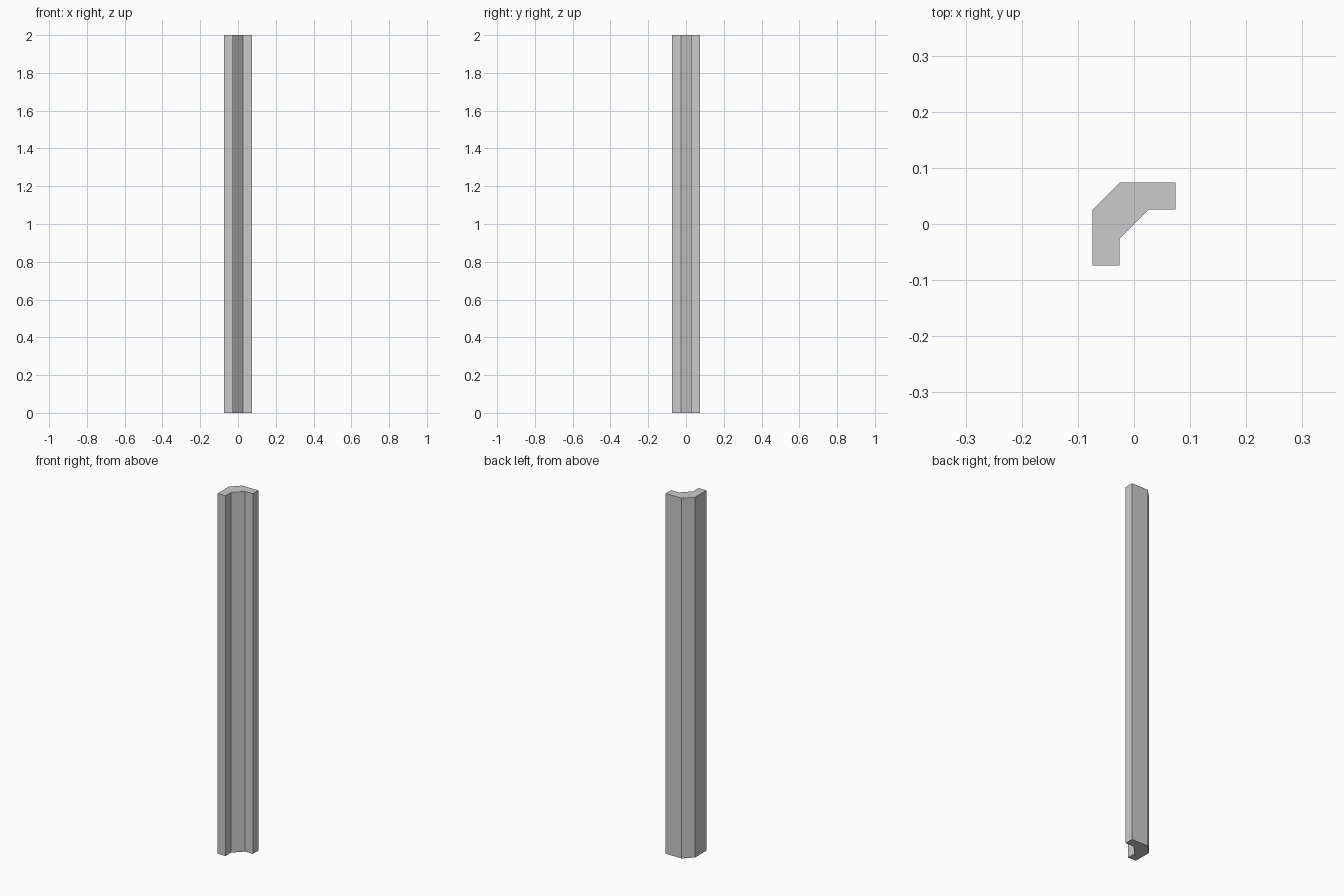
import bpy
import bmesh

if "Cube" in bpy.data.objects:
    bpy.data.objects.remove(bpy.data.objects["Cube"])

HEIGHT = 2.0
A, B = 0.074, 0.0255  # outer and inner offsets of the cross-section

# Chamfered L-shaped cross-section, counter-clockwise from above
half = [(-A, -A), (-B, -A), (-B, -B)]
profile = half + [(-y, -x) for x, y in reversed(half)] + [(-B, A), (-A, B)]

# Corner post: extrude the section upwards
bm = bmesh.new()
base = bm.faces.new([bm.verts.new((x, y, 0)) for x, y in profile])
ext = bmesh.ops.extrude_face_region(bm, geom=[base], use_keep_orig=True)
top = [v for v in ext["geom"] if isinstance(v, bmesh.types.BMVert)]
bmesh.ops.translate(bm, verts=top, vec=(0, 0, HEIGHT))
bmesh.ops.recalc_face_normals(bm, faces=bm.faces)

mesh = bpy.data.meshes.new("corner_post")
bm.to_mesh(mesh)
bm.free()
post = bpy.data.objects.new("corner_post", mesh)
bpy.context.collection.objects.link(post)
